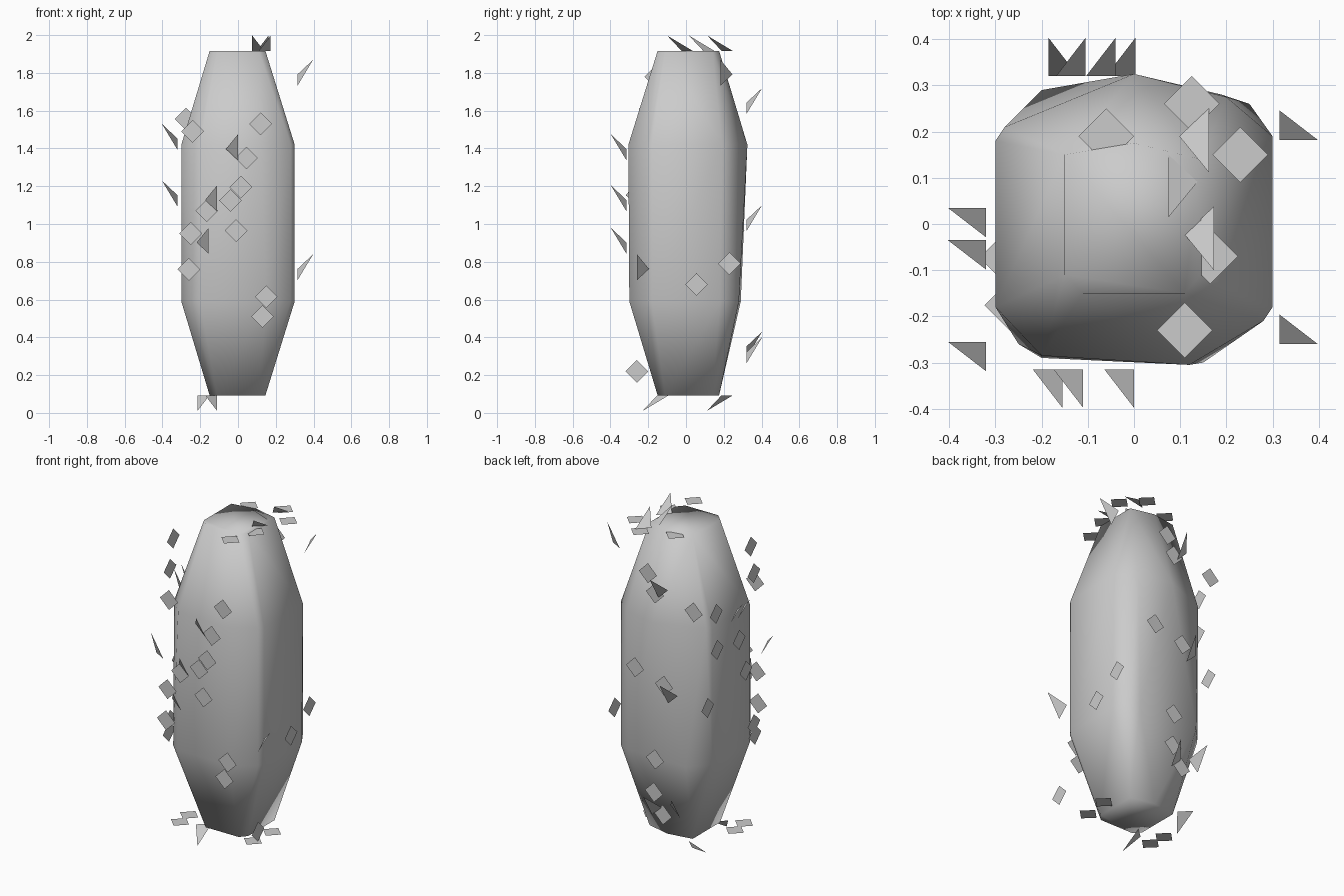
import bpy, bmesh
from mathutils import Vector

if "Cube" in bpy.data.objects:
    bpy.data.objects.remove(bpy.data.objects["Cube"])


def make_object(name, bm, smooth=False):
    mesh = bpy.data.meshes.new(name)
    bm.to_mesh(mesh)
    bm.free()
    for p in mesh.polygons:
        p.use_smooth = smooth
    obj = bpy.data.objects.new(name, mesh)
    bpy.context.collection.objects.link(obj)
    return obj


# Faceted, smooth-shaded trunk: hull of four stacked rings
end = [(-.15, .15), (-.15, -.11), (-.11, -.15), (.11, -.15),
       (.145, -.11), (.145, .14), (0, .175)]
low = [(-.3, .18), (-.2, .29), (.19, .28), (.25, .26), (.3, .18), (.3, -.18),
       (.28, -.21), (.15, -.3), (-.2, -.29), (-.25, -.26), (-.3, -.18)]
high = [(-.3, .18), (-.28, .21), (0, .325), (.2, .275), (.3, .19), (.3, -.18),
        (.28, -.21), (.12, -.305), (-.2, -.285), (-.3, -.18)]
bm = bmesh.new()
for ring, z in ((end, .092), (low, .59), (high, 1.42), (end, 1.917)):
    for x, y in ring:
        bm.verts.new((x, y, z))
res = bmesh.ops.convex_hull(bm, input=bm.verts[:])
bmesh.ops.delete(bm, geom=[v for v in bm.verts if not v.link_faces], context='VERTS')
bmesh.ops.dissolve_limit(bm, angle_limit=.01, verts=bm.verts[:], edges=bm.edges[:])
bmesh.ops.recalc_face_normals(bm, faces=bm.faces[:])
make_object("trunk", bm, True)

# Each side of the enclosing box: origin, across axis, up axis, outward axis
X, Y, Z = Vector((1, 0, 0)), Vector((0, 1, 0)), Vector((0, 0, 1))
SIDES = {
    "front": (Y * -.315, X, Z, -Y),
    "back": (Y * .32, X, Z, Y),
    "right": (X * .315, Y, Z, X),
    "left": (X * -.32, Y, Z, -X),
    "top": (Z * 1.915, X, Y, Z),
    "bottom": (Z * .093, X, Y, -Z),
}

# Centres of the flat diamond leaves on every side
LEAVES = {
    "front": [(-.24, 1.49), (.12, 1.53), (.045, 1.35), (.015, 1.195), (-.04, 1.125),
              (-.165, 1.07), (-.25, .95), (-.01, .965), (-.26, .76), (.15, .615), (.13, .51)],
    "back": [(.03, 1.71), (-.017, 1.6), (-.275, 1.555), (.116, 1.12), (-.077, 1.06),
             (-.017, .6), (-.01, .4), (-.07, .28)],
    "right": [(.23, .79), (.055, .68), (-.26, .22)],
    "left": [(-.16, 1.78), (-.19, 1.61), (.17, 1.5), (-.05, 1.26), (.16, 1.28),
             (-.114, 1.05), (.25, .965), (-.19, .7), (-.2, .63)],
    "top": [(.125, .26), (.23, .15), (.165, -.07), (.11, -.23), (-.06, .19)],
    "bottom": [(-.264, -.176), (-.275, -.073), (.222, .007), (.203, -.148)],
}

# Spikes: tip across, tip up, direction of the second base corner
SPIKES = {
    "front": [(0, 1.475, -1), (-.11, 1.205, -1), (-.155, .98, -1)],
    "back": [(-.185, .43, 1), (-.105, 1.1, -1), (-.04, 1.72, -1), (.003, .4, -1)],
    "right": [(-.26, .84, 1), (.182, 1.87, 1)],
    "left": [(.035, 1.53, -1), (-.035, 1.53, -1), (-.255, 1.23, -1)],
    "top": [(.162, .112, -1), (.075, .015, 1), (.173, -.1, -1)],
    "bottom": [(-.11, -.23, -1), (-.215, .11, 1)],
}

for side, (o, a, u, n) in SIDES.items():
    bm = bmesh.new()
    for s, t in LEAVES[side]:
        c = o + a * s + u * t
        bm.faces.new([bm.verts.new(c + d * .06) for d in (a, u, -a, -u)])
    make_object(side + "_leaves", bm)

    bm = bmesh.new()
    for s, t, d in SPIKES[side]:
        # the tip leans away from the base on every side
        base = o + a * s + u * (t + (.138 if side in ("top", "bottom") else -.138))
        lift = -u if side in ("top", "bottom") else u
        inner = base + a * d * .064 + lift * .06
        tip = o + a * s + u * t + n * .083
        bm.faces.new([bm.verts.new(p) for p in (base, inner, tip)])
    make_object(side + "_spikes", bm)
